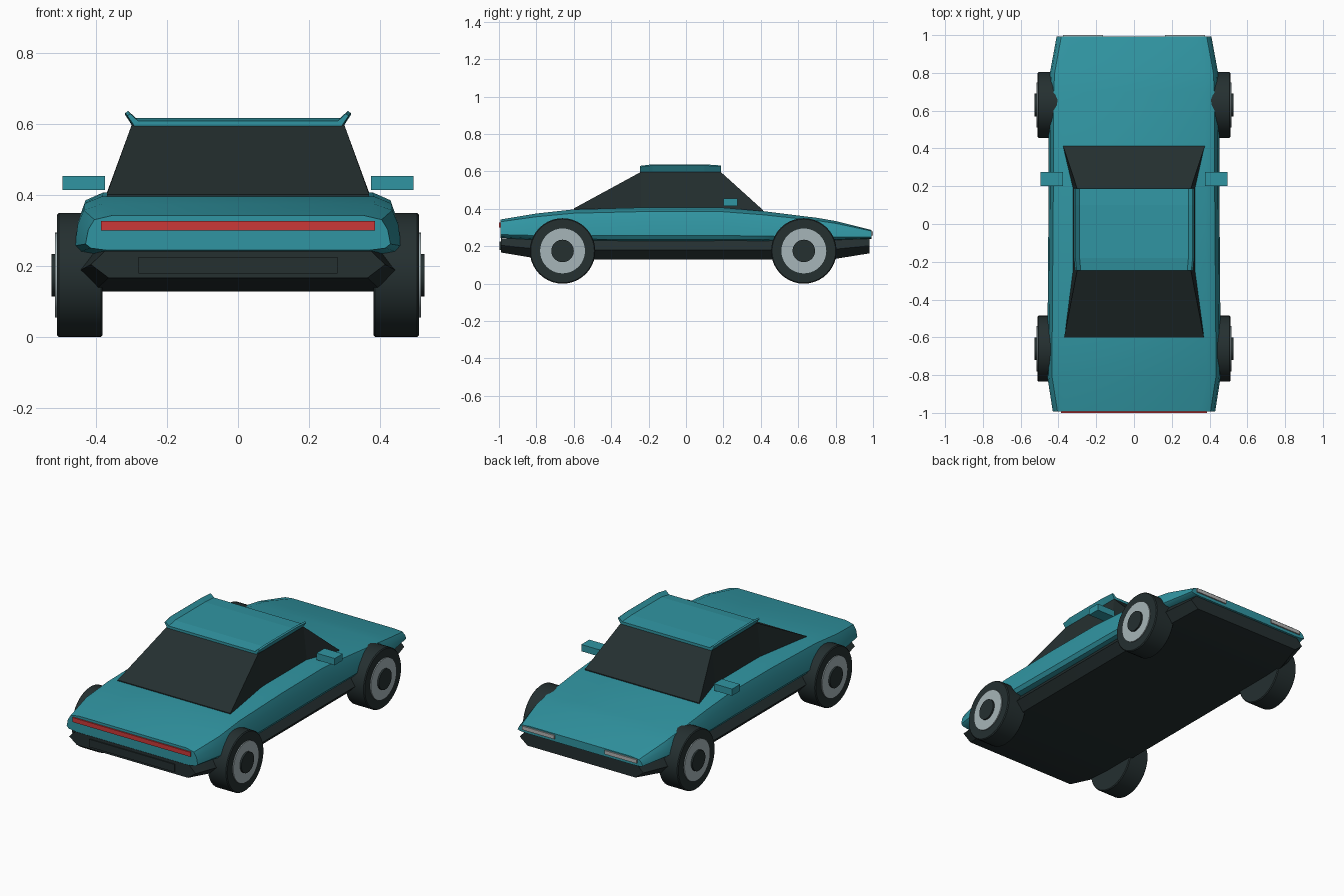
import bpy, bmesh, math

if "Cube" in bpy.data.objects:
    bpy.data.objects.remove(bpy.data.objects["Cube"])


def material(name, rgb):
    m = bpy.data.materials.new(name)
    m.diffuse_color = (*rgb, 1)
    m.use_nodes = True
    m.node_tree.nodes["Principled BSDF"].inputs["Base Color"].default_value = m.diffuse_color
    return m


TEAL = material("teal paint", (0.03, 0.30, 0.36))
DARK = material("dark trim", (0.018, 0.029, 0.030))
SILVER = material("silver rim", (0.38, 0.46, 0.48))
RED = material("red light", (0.60, 0.04, 0.04))
PALE = material("pale light", (0.45, 0.45, 0.45))


def finish(name, bm, mat, angle=None):
    bmesh.ops.recalc_face_normals(bm, faces=bm.faces)
    me = bpy.data.meshes.new(name)
    bm.to_mesh(me)
    bm.free()
    me.materials.append(mat)
    ob = bpy.data.objects.new(name, me)
    bpy.context.collection.objects.link(ob)
    if angle:
        bpy.ops.object.select_all(action='DESELECT')
        ob.select_set(True)
        bpy.context.view_layer.objects.active = ob
        bpy.ops.object.shade_smooth_by_angle(angle=math.radians(angle))
    return ob


def loft(name, stations, mat, angle=None):
    """Stations are (y, half section from top to bottom); sections are mirrored in x."""
    bm = bmesh.new()
    rings = []
    for y, half in stations:
        pts = half + [(-x, z) for x, z in reversed(half)]
        rings.append([bm.verts.new((x, y, z)) for x, z in pts])
    n = len(rings[0])
    for a, b in zip(rings, rings[1:]):
        for i in range(n):
            j = (i + 1) % n
            bm.faces.new((a[i], a[j], b[j], b[i]))
    bm.faces.new(rings[0])
    bm.faces.new(rings[-1])
    return finish(name, bm, mat, angle)


def box(name, x, y, z, mat):
    bm = bmesh.new()
    bmesh.ops.create_cube(bm, size=1)
    for v in bm.verts:
        for k, (lo, hi) in enumerate((x, y, z)):
            v.co[k] = lo + (v.co[k] + 0.5) * (hi - lo)
    return finish(name, bm, mat)


def disc(name, side, y, r, x0, x1, mat, chamfer=0.0):
    """Wheel part turned around the x axis."""
    bm = bmesh.new()
    rings = []
    for x, rr in ((x0, r - chamfer), (x0 + chamfer, r), (x1 - chamfer, r), (x1, r - chamfer)):
        if chamfer == 0 and rings and abs(x - last) < 1e-6:
            continue
        last = x
        rings.append([bm.verts.new((side * x, y + rr * math.cos(t * math.tau / 40),
                                    0.175 + rr * math.sin(t * math.tau / 40))) for t in range(40)])
    for a, b in zip(rings, rings[1:]):
        for i in range(40):
            j = (i + 1) % 40
            bm.faces.new((a[i], a[j], b[j], b[i]))
    bm.faces.new(rings[0])
    bm.faces.new(rings[-1])
    return finish(name, bm, mat, 30)


# Painted upper body: (y, half width, top height, bottom height)
body = []
for y, w, top, bot in ((-0.992, 0.43, 0.343, 0.245), (-0.80, 0.46, 0.375, 0.232),
                       (-0.60, 0.458, 0.397, 0.228), (-0.20, 0.455, 0.408, 0.225),
                       (0.18, 0.452, 0.408, 0.225), (0.41, 0.452, 0.388, 0.225),
                       (0.70, 0.45, 0.352, 0.228), (0.80, 0.445, 0.335, 0.23),
                       (0.992, 0.41, 0.287, 0.24)):
    h = top - bot
    body.append((y, [(w - 0.075, top), (w - 0.025, top - 0.12 * h), (w - 0.008, top - 0.4 * h),
                     (w, bot + 0.18 * h), (w - 0.015, bot + 0.06 * h), (w - 0.06, bot)]))
loft("upper_body", body, TEAL, 35)

# Dark lower body
lower = []
for y, w, top, bot in ((-0.99, 0.415, 0.243, 0.167), (-0.80, 0.45, 0.236, 0.135),
                       (-0.70, 0.45, 0.23, 0.128), (0.70, 0.45, 0.23, 0.128),
                       (0.80, 0.445, 0.236, 0.133), (0.98, 0.405, 0.243, 0.162)):
    lower.append((y, [(w - 0.04, top), (w, (top + bot) / 2), (w - 0.05, bot)]))
loft("lower_body", lower, DARK, 35)

# Dark glass cabin, waisted beneath the roof
loft("cabin_glass", [
    (-0.60, [(0.37, 0.402), (0.37, 0.38)]),
    (-0.24, [(0.30, 0.598), (0.325, 0.38)]),
    (0.185, [(0.30, 0.598), (0.325, 0.38)]),
    (0.412, [(0.375, 0.393), (0.375, 0.37)])], DARK)

# Roof with upturned side lips
roof = []
for y, w, lift in ((-0.245, 0.312, -0.008), (-0.18, 0.318, 0), (0.10, 0.318, 0), (0.187, 0.318, -0.006)):
    roof.append((y, [(w - 0.03, 0.618 + lift), (w - 0.008, 0.638 + lift),
                     (w, 0.632 + lift), (w - 0.025, 0.588)]))
loft("roof", roof, TEAL)

# Light bar, grille and lamps
box("red_light_bar", (-0.387, 0.387), (-1.0, -0.99), (0.301, 0.328), RED)
box("grille", (-0.28, 0.28), (-0.996, -0.98), (0.18, 0.226), DARK)

for side, label in ((1, "right"), (-1, "left")):
    box(label + "_headlight", sorted((side * 0.165, side * 0.375)), (0.99, 1.0), (0.258, 0.28), PALE)
    box(label + "_mirror", sorted((side * 0.375, side * 0.495)), (0.2, 0.275), (0.415, 0.455), TEAL)
    # Wheels
    for y, end in ((-0.66, "front"), (0.63, "back")):
        tag = label + "_" + end
        disc(tag + "_tire", side, y, 0.175, 0.382, 0.51, DARK, 0.005)
        disc(tag + "_rim", side, y, 0.12, 0.50, 0.516, SILVER)
        disc(tag + "_hub", side, y, 0.06, 0.50, 0.526, DARK)
